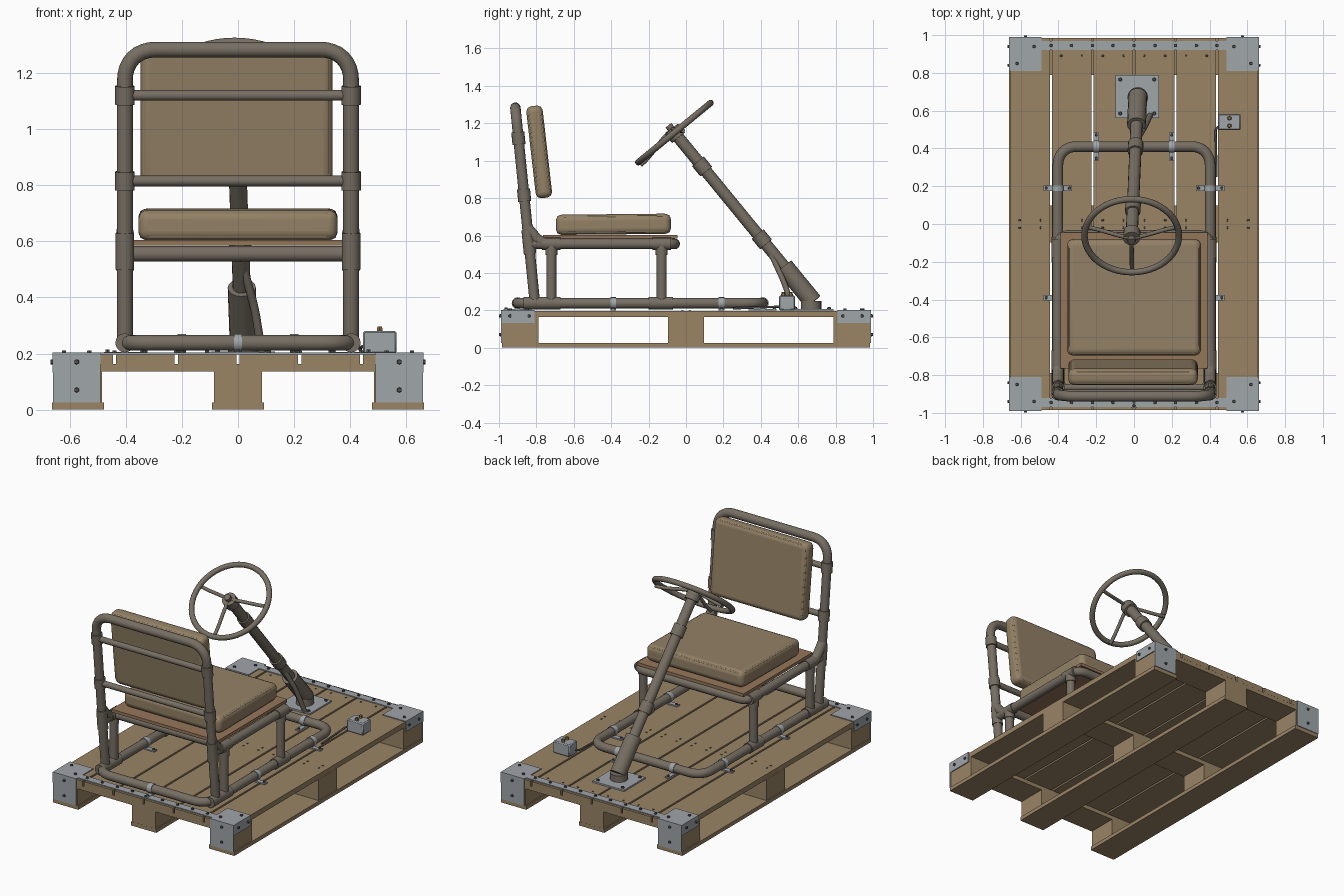
import bpy, bmesh, math
from mathutils import Vector, Matrix

cube = bpy.data.objects.get("Cube")
if cube:
    bpy.data.objects.remove(cube)


def material(name, *srgb):
    m = bpy.data.materials.new(name)
    m.use_nodes = True
    col = [(c / 255) ** 2.2 for c in srgb] + [1]
    m.diffuse_color = col
    m.node_tree.nodes["Principled BSDF"].inputs["Base Color"].default_value = col
    return m


WOOD = material("pallet wood", 152, 131, 101)
PAD = material("tan leather", 146, 128, 102)
PIPE = material("grey brown pipe", 118, 110, 99)
STEEL = material("galvanised steel", 158, 164, 168)
BOLT = material("dark bolt", 84, 82, 78)
PLY = material("seat plywood", 148, 118, 90)
BRASS = material("brass", 140, 112, 70)


def add_object(name, data, mat):
    o = bpy.data.objects.new(name, data)
    bpy.context.scene.collection.objects.link(o)
    data.materials.append(mat)
    return o


def boxes(name, spans, mat):
    """Each span is a centre and a size."""
    bm = bmesh.new()
    for centre, size in spans:
        bmesh.ops.create_cube(bm, size=1, matrix=Matrix.Translation(centre) @ Matrix.Diagonal((*size, 1)))
    me = bpy.data.meshes.new(name)
    bm.to_mesh(me)
    bm.free()
    return add_object(name, me, mat)


def studs(name, places, r, h, mat):
    """Hexagonal heads, each at a point and facing along an axis."""
    bm = bmesh.new()
    for p, axis in places:
        turn = Vector(axis).to_track_quat("Z", "Y").to_matrix().to_4x4()
        bmesh.ops.create_cone(bm, cap_ends=True, segments=6, radius1=r, radius2=r * 0.8,
                              depth=h, matrix=Matrix.Translation(p) @ turn)
    me = bpy.data.meshes.new(name)
    bm.to_mesh(me)
    bm.free()
    return add_object(name, me, mat)


def rounded(points, bend, closed=False):
    pts = [Vector(p) for p in points]
    out = []
    for i, p in enumerate(pts):
        if not closed and i in (0, len(pts) - 1):
            out.append(p)
            continue
        a = p + (pts[i - 1] - p).normalized() * bend
        b = p + (pts[(i + 1) % len(pts)] - p).normalized() * bend
        for k in range(9):
            t = k / 8
            w = 2 * t * (1 - t) * 0.83
            q = a * (1 - t) ** 2 + b * t * t + p * w
            out.append(q / ((1 - t) ** 2 + t * t + w) if w else q)
    return out


def tube(name, points, r, mat=PIPE, closed=False, bend=0.0):
    if bend:
        points = rounded(points, bend, closed)
    cu = bpy.data.curves.new(name, "CURVE")
    cu.dimensions = "3D"
    cu.bevel_depth = r
    cu.bevel_resolution = 6
    cu.use_fill_caps = True
    sp = cu.splines.new("POLY")
    sp.points.add(len(points) - 1)
    for s, p in zip(sp.points, points):
        s.co = (*p, 1)
    sp.use_cyclic_u = closed
    return add_object(name, cu, mat)


# Pallet: deck boards, cross boards, blocks and runners
rows, cols = (-0.887, 0, 0.887), (-0.57, 0, 0.57)
boxes("deck_boards", [((0.22 * (i - 2.5), 0, 0.18), (0.208, 1.97, 0.034)) for i in range(6)], WOOD)
boxes("cross_boards", [((0, y, 0.15), (1.31, 0.195, 0.027)) for y in rows], WOOD)
boxes("pallet_blocks", [((x, y, 0.081), (0.17, 0.195, 0.112)) for x in cols for y in rows], WOOD)
boxes("runners", [((x, 0, 0.0125), (0.185, 1.97, 0.025)) for x in cols], WOOD)
studs("deck_screws", [((0.11 * i - 0.605, y, 0.198), (0, 0, 1)) for i in range(12)
                      for y in (-0.02, 0.02, 0.89)], 0.007, 0.004, BOLT)

# Corner brackets and end strips
plates, heads = [], []
for sx in (-1, 1):
    for sy in (-1, 1):
        plates += [((sx * 0.575, sy * 0.9, 0.2), (0.17, 0.18, 0.006)),
                   ((sx * 0.575, sy * 0.987, 0.114), (0.17, 0.006, 0.178)),
                   ((sx * 0.658, sy * 0.9, 0.168), (0.006, 0.18, 0.07))]
        for d in (0.53, 0.62):
            heads.append(((sx * d, sy * (1.47 - d), 0.205), (0, 0, 1)))
        for z in (0.07, 0.17):
            heads.append(((sx * 0.575, sy * 0.993, z), (0, sy, 0)))
        for y in (0.84, 0.94):
            heads.append(((sx * 0.663, sy * y, 0.17), (sx, 0, 0)))
for sy in (-1, 1):
    plates.append(((0, sy * 0.945, 0.2), (1.0, 0.05, 0.006)))
    heads += [((0.11 * i - 0.44, sy * 0.945, 0.205), (0, 0, 1)) for i in range(9)]
boxes("corner_brackets", plates, STEEL)
studs("bracket_bolts", heads, 0.01, 0.012, BOLT)

# Base loop and seat frame
X, R, Z = 0.403, 0.028, 0.238
tube("base_loop", [(-X, -0.9, Z), (X, -0.9, Z), (X, 0.41, Z), (-X, 0.41, Z)], R, closed=True, bend=0.1)
SEAT = 0.555
tube("seat_frame", [(-X, -0.83, SEAT), (-X, -0.06, SEAT), (X, -0.06, SEAT), (X, -0.83, SEAT)], R, bend=0.06)
tube("seat_rear_bar", [(-X, -0.72, SEAT), (X, -0.72, SEAT)], R)


# Backrest hoop leans back
def back_y(z):
    return -0.81 - 0.1 * (z - 0.26)


TOP = 1.283
tube("backrest_hoop", [(-X, back_y(Z), Z), (-X, back_y(TOP), TOP), (X, back_y(TOP), TOP), (X, back_y(Z), Z)],
     R, bend=0.11)
for label, z in (("upper", 1.12), ("lower", 0.815)):
    tube(label + "_back_bar", [(-X, back_y(z), z), (X, back_y(z), z)], 0.019)
    for s in (-1, 1):
        tube(label + "_back_sleeve", [(s * X, back_y(z + d), z + d) for d in (-0.033, 0.033)], 0.035)

# Legs with tee fittings, mirrored
for s in (-1, 1):
    for y in (-0.13, -0.72):
        tube("seat_leg", [(s * X, y, Z), (s * X, y, SEAT)], 0.027)
        tube("leg_collar", [(s * X, y, SEAT - 0.06), (s * X, y, SEAT)], 0.032)
        tube("seat_tee", [(s * X, y - 0.05, SEAT), (s * X, y + 0.05, SEAT)], 0.033)
    tube("front_base_tee", [(s * X, -0.2, Z), (s * X, -0.07, Z)], 0.034)
    tube("rear_base_tee", [(s * X, -0.87, Z), (s * X, -0.67, Z)], 0.034)
    tube("angled_tee", [(s * X, -0.75, SEAT), (s * X, -0.79, 0.57), (s * X, back_y(0.64), 0.64)], 0.03, bend=0.03)
    tube("upright_sleeve", [(s * X, back_y(0.5), 0.5), (s * X, back_y(0.63), 0.63)], 0.033)

# Pipe clamps with screw feet
for x, y, across in [(s * 0.2, 0.41, True) for s in (-1, 1)] + [(0, -0.9, True)] + \
                    [(s * X, y, False) for s in (-1, 1) for y in (0.19, -0.39)]:
    d = Vector((0.015, 0, 0) if across else (0, 0.015, 0))
    side = Vector((0, 0.062, 0) if across else (0.062, 0, 0))
    c = Vector((x, y, Z))
    tube("clamp_band", [c - d, c + d], 0.032, STEEL)
    boxes("clamp_foot", [((x, y, 0.202), (0.03, 0.15, 0.008) if across else (0.15, 0.03, 0.008))], STEEL)
    studs("clamp_screws", [((x + k * side.x, y + k * side.y, 0.209), (0, 0, 1)) for k in (-1, 1)],
          0.009, 0.01, BOLT)

# Seat board and cushions with piping
boxes("seat_board", [((0, -0.405, 0.594), (0.78, 0.72, 0.02))], PLY)


def cushion(name, centre, w, d, h, tilt):
    place = Matrix.Translation(centre) @ Matrix.Rotation(tilt, 4, "X")
    o = boxes(name, [((0, 0, 0), (w, d, h))], PAD)
    o.matrix_world = place
    bev = o.modifiers.new("soft_edges", "BEVEL")
    bev.width = 0.033
    bev.segments = 5
    for k in (-1, 1):
        x, y, z = w / 2 - 0.012, d / 2 - 0.012, k * (h / 2 - 0.013)
        ring = [place @ Vector(p) for p in ((-x, -y, z), (x, -y, z), (x, y, z), (-x, y, z))]
        tube(name + "_piping", ring, 0.006, PAD, closed=True, bend=0.035)


cushion("seat_cushion", (0, -0.388, 0.66), 0.71, 0.615, 0.108, 0.01)
cushion("back_cushion", (-0.005, -0.785, 1.047), 0.685, 0.495, 0.088, math.radians(96.5))

# Steering column
low, hub = Vector((0.02, 0.68, 0.245)), Vector((-0.012, -0.062, 1.15))
axis = (hub - low).normalized()


def along(t):
    return low.lerp(hub, t)


boxes("column_base_plate", [((0.017, 0.675, 0.203), (0.23, 0.225, 0.01))], STEEL)
studs("base_plate_bolts", [((0.017 + a * 0.09, 0.675 + b * 0.09, 0.211), (0, 0, 1))
                           for a in (-1, 1) for b in (-1, 1)], 0.011, 0.012, BOLT)
tube("column_foot", [(0.02, 0.67, 0.205), (0.02, 0.67, 0.25)], 0.055)
tube("column_socket", [along(0), along(0.21)], 0.05)
tube("column", [along(0), along(0.99)], 0.032)
for t in (0.37, 0.8):
    tube("column_collar", [along(t - 0.03), along(t + 0.03)], 0.041)
tube("column_brace", [along(0.33), (0.06, 0.52, 0.36), (0.085, 0.575, 0.205)], 0.015, bend=0.04)

# Steering wheel
side = Vector((1, 0, 0))
up = axis.cross(side).normalized()
if up.z < 0:
    up = -up


def wheel(angle, r, lift=0.0):
    return hub + (side * math.cos(angle) + up * math.sin(angle)) * r + axis * lift


tube("wheel_rim", [wheel(math.tau * i / 48, 0.25) for i in range(48)], 0.017, closed=True)
for deg in (10, 170, 270):
    a = math.radians(deg)
    tube("wheel_spoke", [wheel(a, 0.25 * i / 8, 0.02 * math.cos(math.pi * i / 8)) for i in range(9)], 0.011)
tube("wheel_hub", [hub - axis * 0.035, hub + axis * 0.025], 0.045)
tube("hub_nut", [hub, hub + axis * 0.05], 0.02)

# Control box with terminals and cable
box = boxes("control_box", [((0.505, 0.54, 0.24), (0.12, 0.085, 0.08))], STEEL)
box.modifiers.new("edge", "BEVEL").width = 0.006
studs("terminals", [((0.505, 0.54 + k * 0.02, 0.287), (0, 0, 1)) for k in (-1, 1)], 0.012, 0.02, BRASS)
tube("cable", [(0.46, 0.52, 0.23), (0.432, 0.51, 0.22), (0.437, 0.25, 0.21)], 0.006, BOLT, bend=0.02)

# Turn pipes into meshes and smooth everything but hard edges
bpy.ops.object.select_all(action="DESELECT")
made = [o for o in bpy.context.scene.objects if o.type in {"CURVE", "MESH"}]
for o in made:
    if o.type == "CURVE":
        o.select_set(True)
        bpy.context.view_layer.objects.active = o
bpy.ops.object.convert(target="MESH")
for o in [o for o in bpy.context.scene.objects if o.type == "MESH"]:
    o.select_set(True)
bpy.ops.object.shade_smooth_by_angle(angle=math.radians(35))
